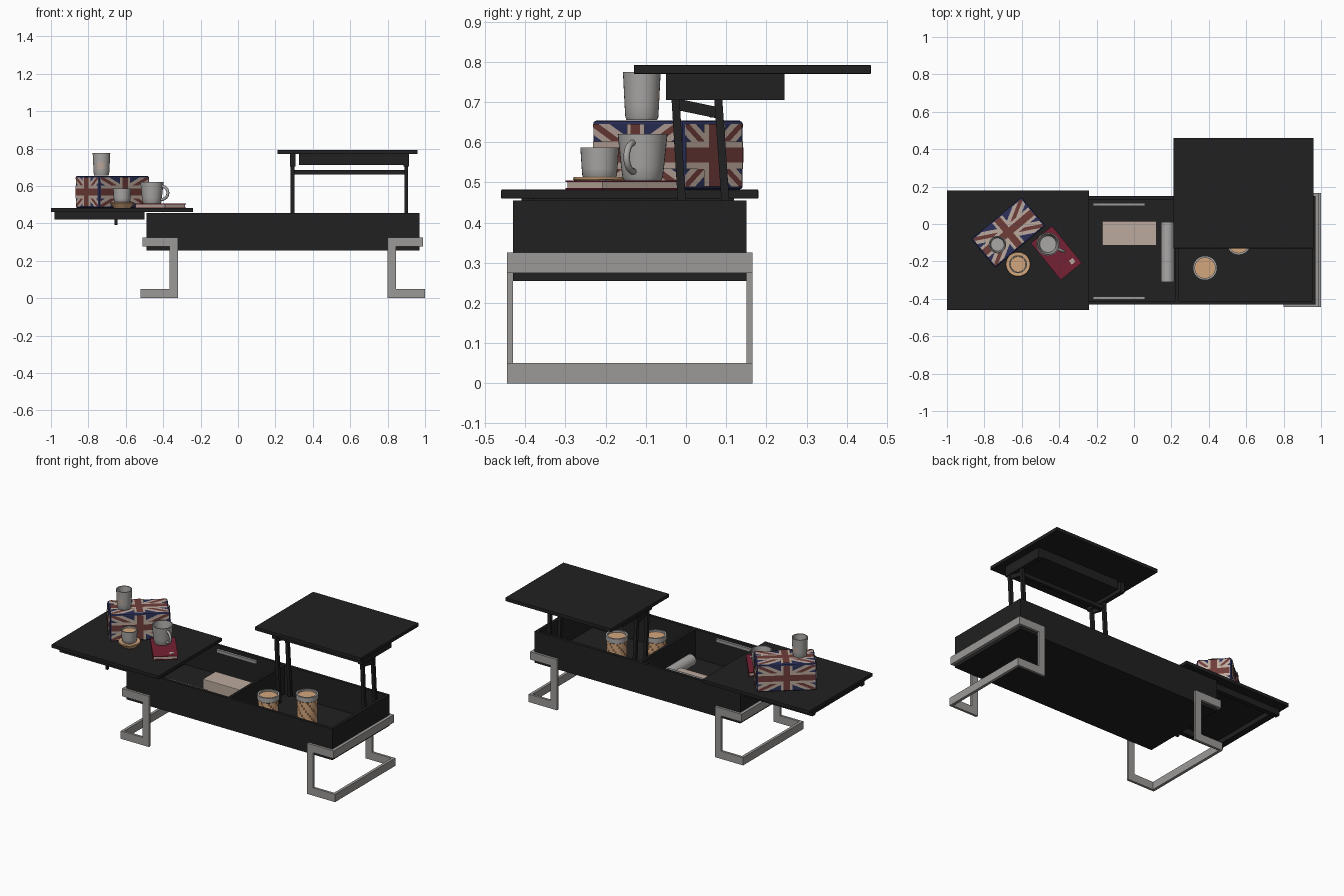
import bpy, bmesh, math
from mathutils import Matrix, Vector

cube = bpy.data.objects.get("Cube")
if cube:
    bpy.data.objects.remove(cube, do_unlink=True)


def material(name, r, g, b):
    m = bpy.data.materials.new(name)
    m.use_nodes = True
    m.diffuse_color = (r, g, b, 1)
    m.node_tree.nodes["Principled BSDF"].inputs["Base Color"].default_value = (r, g, b, 1)
    return m


BLACK = material("black lacquer", 0.015, 0.015, 0.015)
STEEL = material("brushed steel", 0.33, 0.32, 0.31)
CHINA = material("grey china", 0.4, 0.39, 0.38)
BEIGE = material("beige", 0.5, 0.4, 0.34)
RUST = material("rust red", 0.16, 0.045, 0.04)
NAVY = material("navy", 0.025, 0.03, 0.1)
CRIMSON = material("crimson", 0.18, 0.015, 0.035)
TAN = material("tan", 0.65, 0.38, 0.2)
BROWN = material("brown", 0.2, 0.1, 0.05)


def finish(bm, name, mats, smooth=False):
    bmesh.ops.recalc_face_normals(bm, faces=bm.faces)
    me = bpy.data.meshes.new(name)
    bm.to_mesh(me)
    bm.free()
    for m in mats:
        me.materials.append(m)
    ob = bpy.data.objects.new(name, me)
    bpy.context.collection.objects.link(ob)
    if smooth:
        bpy.ops.object.select_all(action='DESELECT')
        ob.select_set(True)
        bpy.context.view_layer.objects.active = ob
        bpy.ops.object.shade_smooth_by_angle(angle=math.radians(40))
    return ob


def box(name, x, y, z, mat, place=None, bevel=0):
    """Box from three (low, high) ranges, optionally moved by a matrix."""
    bm = bmesh.new()
    size = [r[1] - r[0] for r in (x, y, z)]
    mid = [(r[0] + r[1]) / 2 for r in (x, y, z)]
    m = Matrix.Translation(mid) @ Matrix.Diagonal((*size, 1))
    bmesh.ops.create_cube(bm, size=1, matrix=(place or Matrix()) @ m)
    if bevel:
        bmesh.ops.bevel(bm, geom=bm.edges[:], offset=bevel, segments=2, affect='EDGES', profile=0.5)
    return finish(bm, name, [mat])


def bar(name, a, b, wx, wide, mat):
    """Rectangular bar between two points."""
    a, b = Vector(a), Vector(b)
    q = (b - a).to_track_quat('Z', 'X').to_matrix().to_4x4()
    ob = box(name, (-wide / 2, wide / 2), (-wx / 2, wx / 2), (0, (b - a).length), mat,
             Matrix.Translation(a) @ q)
    return ob


def lathe(name, profile, place, mats, rule=None, sides=32):
    """Turned part; rule(column, row) gives the material slot."""
    bm = bmesh.new()
    rings = [[bm.verts.new(place @ Vector((r * math.cos(t), r * math.sin(t), z)))
              for t in (math.tau * k / sides for k in range(sides))] for r, z in profile]
    for j in range(len(rings) - 1):
        for k in range(sides):
            n = (k + 1) % sides
            f = bm.faces.new((rings[j][k], rings[j][n], rings[j + 1][n], rings[j + 1][k]))
            f.material_index = rule(k, j) if rule else 0
    bmesh.ops.remove_doubles(bm, verts=bm.verts, dist=0.00001)
    return finish(bm, name, mats, True)


def at(x, y, z, turn=0):
    return Matrix.Translation((x, y, z)) @ Matrix.Rotation(math.radians(turn), 4, 'Z')


# Open storage body
X, Y, Z = (-0.49, 0.97), (-0.43, 0.15), (0.255, 0.455)
W = 0.018
box("body_floor", X, Y, (0.255, 0.27), BLACK)
for name, y in (("body_front", (Y[0], Y[0] + W)), ("body_back", (Y[1] - W, Y[1]))):
    box(name, X, y, Z, BLACK)
for name, x in (("body_left_end", (X[1] - W, X[1])), ("body_right_end", (X[0], X[0] + W)),
                ("body_divider", (0.22, 0.238))):
    box(name, x, (Y[0] + W, Y[1] - W), Z, BLACK)

# Steel leg frames, one at each end
for side, s in (("left", 1), ("right", -1)):
    def span(a, b):
        return tuple(sorted((0.24 + s * a, 0.24 + s * b)))
    for part, y in (("front", (-0.445, -0.43)), ("back", (0.15, 0.165))):
        box(f"{side}_{part}_post", span(0.56, 0.605), y, (0, 0.325), STEEL)
        box(f"{side}_{part}_top_bar", span(0.605, 0.75), y, (0.275, 0.325), STEEL)
        box(f"{side}_{part}_foot", span(0.605, 0.76), y, (0, 0.05), STEEL)
    box(f"{side}_top_cross_bar", span(0.73, 0.75), (-0.43, 0.15), (0.275, 0.325), STEEL)
    box(f"{side}_foot_cross_bar", span(0.742, 0.76), (-0.43, 0.15), (0, 0.05), STEEL)

# Sliding top with its runners
box("sliding_top", (-1, -0.24), (-0.46, 0.18), (0.46, 0.482), BLACK, bevel=0.002)
for y in (-0.395, 0.105):
    box("slide_runner", (-0.98, -0.5), (y - 0.015, y + 0.015), (0.42, 0.46), BLACK)
    box("slide_channel", (-0.22, 0.06), (y - 0.008, y + 0.008), (0.425, 0.445), STEEL)
for x in (-0.96, -0.53):
    box("slide_brace", (x - 0.02, x + 0.02), (-0.38, 0.09), (0.43, 0.46), BLACK)
box("slide_catch", (-0.66, -0.645), (-0.4, -0.385), (0.39, 0.42), BLACK)

# Raised top, its tray and lifting arms
box("lift_top", (0.21, 0.96), (-0.13, 0.46), (0.77, 0.792), BLACK, bevel=0.002)
box("lift_tray", (0.325, 0.885), (-0.05, 0.245), (0.712, 0.77), BLACK)
for x in (0.292, 0.9):
    box("lift_bracket", (x - 0.015, x + 0.015), (-0.05, 0.245), (0.705, 0.77), BLACK)
    bar("front_lift_arm", (x, 0.0, 0.28), (x, -0.028, 0.74), 0.02, 0.02, BLACK)
    bar("back_lift_arm", (x, 0.11, 0.28), (x, 0.078, 0.74), 0.02, 0.02, BLACK)
    bar("lift_link", (x, -0.025, 0.695), (x, 0.085, 0.672), 0.012, 0.028, BLACK)
box("lift_cross_bar", (0.292, 0.9), (0.06, 0.085), (0.662, 0.686), BLACK)

# Gift tin with a crossed flag pattern on its faces
L, D, H = 0.35, 0.2, 0.172
tin = at(-0.672, -0.045, 0.482 + H / 2, 40)
box("tin", (-L / 2, L / 2), (-D / 2, D / 2), (-H / 2, H / 2), NAVY, tin, 0.008)


def rect(a, b):
    return [(-a, -b), (a, -b), (a, b), (-a, b)]


def diagonal(a, b, t, m):
    s = t * b / a
    pts = [(-a, -b), (t - a, -b), (a, b - s), (a, b), (a - t, b), (-a, s - b)]
    return [(m * x, y) for x, y in pts]


bm = bmesh.new()
sides = [(Matrix.Translation((0, 0, H / 2)), L, D)]
for k in range(4):
    w, d = (L, D) if k % 2 == 0 else (D, L)
    turn = Matrix.Rotation(k * math.pi / 2, 4, 'Z') @ Matrix.Rotation(math.pi / 2, 4, 'X')
    sides.append((turn @ Matrix.Translation((0, 0, d / 2)), w, H))
for place, w, h in sides:
    a, b = w / 2 - 0.008, h / 2 - 0.008
    layers = [(diagonal(a, b, a * 0.36, m), 0) for m in (1, -1)]
    layers += [(diagonal(a, b, a * 0.12, m), 1) for m in (1, -1)]
    layers += [(rect(a, 0.034), 0), (rect(0.034, b), 0), (rect(a, 0.019), 1), (rect(0.019, b), 1)]
    for i, (pts, slot) in enumerate(layers):
        f = bm.faces.new([bm.verts.new(tin @ place @ Vector((x, y, 0.0008 * (i + 1)))) for x, y in pts])
        f.material_index = slot
me_obj = finish(bm, "tin_pattern", [BEIGE, RUST])

# Book under the mug
book = at(-0.415, -0.155, 0.482, 39)
box("book_back_cover", (-0.073, 0.073), (-0.127, 0.127), (0, 0.004), CRIMSON, book)
box("book_pages", (-0.07, 0.07), (-0.124, 0.124), (0.004, 0.019), BEIGE, book)
box("book_front_cover", (-0.073, 0.073), (-0.127, 0.127), (0.019, 0.023), CRIMSON, book)
box("book_label", (0.025, 0.05), (-0.1, -0.075), (0.023, 0.025), BEIGE, book)


def cup(name, x, y, z, r0, r1, h, rule=None):
    """Open cup with a wall and an inner floor."""
    prof = [(0, 0), (r0 * 0.92, 0), (r0, h * 0.06)]
    prof += [(r0 + (r1 - r0) * q, h * q) for q in (0.3, 0.6, 1)]
    prof += [(r1 - 0.006, h), (r0 - 0.006, 0.01), (0, 0.01)]
    return lathe(name, prof, at(x, y, z), [CHINA, BEIGE], rule)


# Tall beaker on the tin, with a pale patch on two sides
cup("beaker", -0.73, -0.11, 0.655, 0.041, 0.047, 0.12,
    lambda k, j: int(j == 3 and k % 16 in (5, 6, 7, 8, 9)))

# Mug with a handle
cup("mug", -0.46, -0.108, 0.505, 0.05, 0.062, 0.115)
curve = bpy.data.curves.new("mug_handle", 'CURVE')
curve.dimensions = '3D'
curve.bevel_depth = 0.008
curve.bevel_resolution = 3
line = curve.splines.new('POLY')
line.points.add(12)
handle = at(-0.46, -0.108, 0.563, -25)
for k, p in enumerate(line.points):
    t = math.pi * (k / 12 - 0.5)
    p.co = (*(handle @ Vector((0.054 + 0.04 * math.cos(t), 0, 0.036 * math.sin(t)))), 1)
ob = bpy.data.objects.new("mug_handle", curve)
curve.materials.append(CHINA)
bpy.context.collection.objects.link(ob)

# Small cup with a drink on a tan saucer
lathe("saucer", [(0, 0), (0.045, 0), (0.066, 0.026), (0.064, 0.032), (0.045, 0.03), (0, 0.03)],
      at(-0.62, -0.215, 0.482), [TAN])
cup("small_cup", -0.62, -0.215, 0.512, 0.043, 0.048, 0.075)
lathe("drink", [(0.0, 0), (0.041, 0)], at(-0.62, -0.215, 0.577), [TAN])

# Things stored in the body
box("stored_box", (-0.17, 0.12), (-0.115, 0.015), (0.27, 0.35), BEIGE, bevel=0.003)
lathe("paper_roll", [(0.015, 0), (0.036, 0), (0.036, 0.32), (0.015, 0.32), (0.015, 0)],
      at(0.18, 0.01, 0.308) @ Matrix.Rotation(math.pi / 2, 4, 'X'), [CHINA])
for x, y in ((0.38, -0.235), (0.56, -0.1)):
    rows = 9
    wall = [(0, 0)] + [(0.06, 0.145 * j / rows) for j in range(rows + 1)]
    lathe("woven_canister", wall, at(x, y, 0.27), [TAN, BROWN],
          lambda k, j: int(j > 0 and (k + j) % 4 == 0))
    lathe("canister_rim", [(0.06, 0), (0.065, 0.004), (0.065, 0.034), (0.054, 0.034), (0.054, 0.022)],
          at(x, y, 0.415), [CHINA])
    lathe("canister_lid", [(0, 0), (0.055, 0)], at(x, y, 0.438), [TAN])
